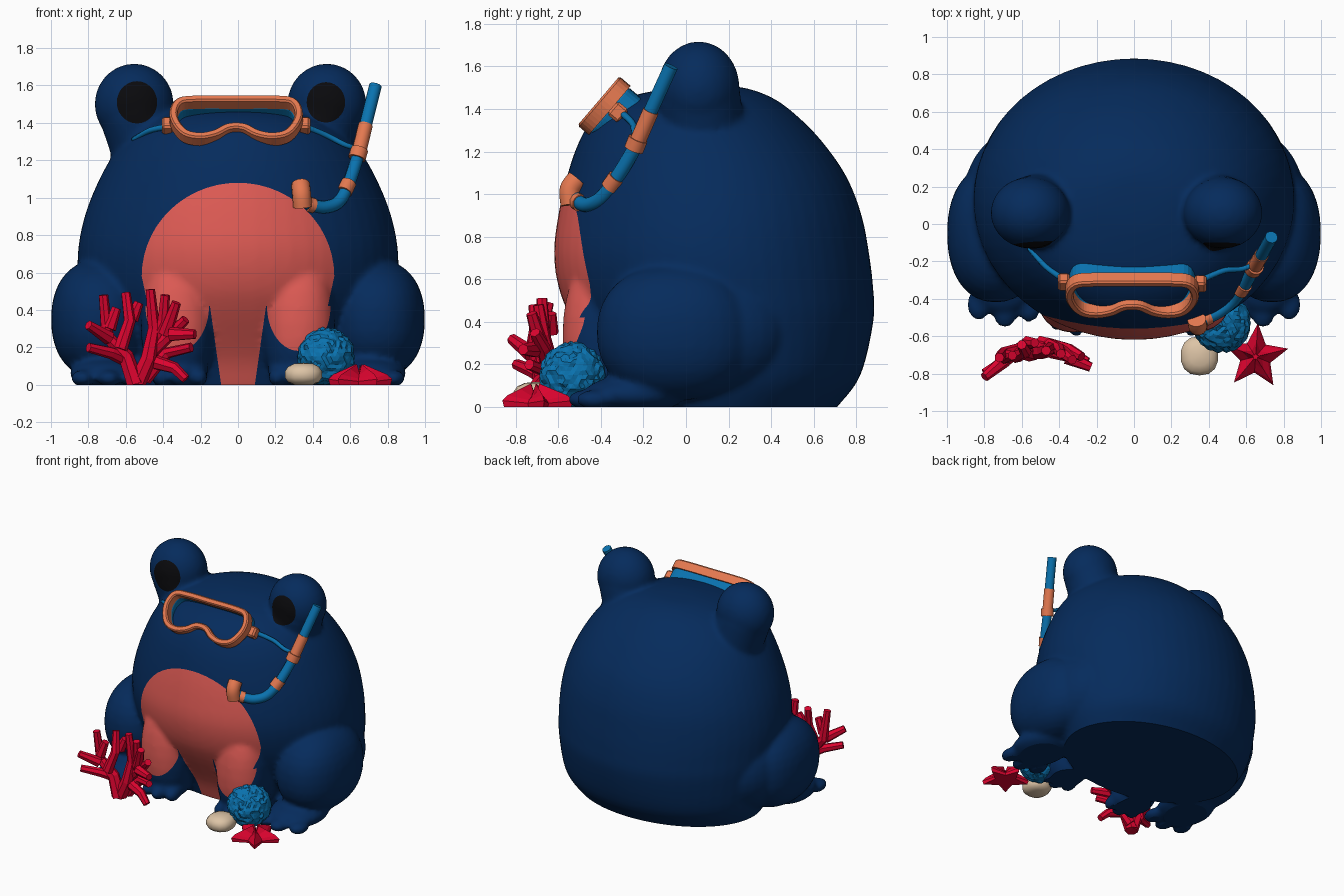
import bpy, bmesh, math, random
from mathutils import Vector, Matrix, Quaternion

if "Cube" in bpy.data.objects:
    bpy.data.objects.remove(bpy.data.objects["Cube"])
random.seed(4)

def material(name, rgb):
    m = bpy.data.materials.new(name)
    m.diffuse_color = (*rgb, 1)
    m.use_nodes = True
    m.node_tree.nodes["Principled BSDF"].inputs["Base Color"].default_value = m.diffuse_color
    return m

NAVY = material("navy", (0.0016, 0.024, 0.107))
CORAL = material("coral_pink", (0.74, 0.105, 0.09))
ORANGE = material("orange", (0.78, 0.19, 0.08))
BLUE = material("mid_blue", (0.003, 0.17, 0.43))
RED = material("red", (0.72, 0.001, 0.028))
SAND = material("sand", (0.72, 0.55, 0.38))
BLACK = material("black", (0.003, 0.003, 0.004))

def finish(bm, name, mats, smooth=True, clamp=True):
    for v in bm.verts:
        if clamp:
            v.co.z = max(v.co.z, 0)
    bmesh.ops.recalc_face_normals(bm, faces=bm.faces)
    for f in bm.faces:
        f.smooth = smooth
    me = bpy.data.meshes.new(name)
    bm.to_mesh(me)
    bm.free()
    for m in mats:
        me.materials.append(m)
    ob = bpy.data.objects.new(name, me)
    bpy.context.collection.objects.link(ob)
    return ob

def spline(pts, n, cyclic=False):
    """Smooth points through a control polygon."""
    p = [Vector(q) for q in pts]
    k, out = len(p), []
    get = (lambda i: p[i % k]) if cyclic else (lambda i: p[max(0, min(k - 1, i))])
    for i in range(k if cyclic else k - 1):
        a, b, c, d = (get(i + j) for j in (-1, 0, 1, 2))
        for s in range(n):
            t = s / n
            out.append(0.5 * (2 * b + (c - a) * t + (2 * a - 5 * b + 4 * c - d) * t * t
                              + (3 * b - a - 3 * c + d) * t ** 3))
    return out if cyclic else out + [p[-1]]

def skin(bm, rings, closed=False):
    """Bridge rings of coordinates with quads, capping open ends."""
    vs = [[bm.verts.new(c) for c in r] for r in rings]
    n = len(vs[0])
    for a, b in zip(vs, vs[1:] + vs[:1] if closed else vs[1:]):
        for i in range(n):
            bm.faces.new((a[i], a[(i + 1) % n], b[(i + 1) % n], b[i]))
    if not closed:
        bm.faces.new(vs[0][::-1])
        bm.faces.new(vs[-1])

def tube(bm, pts, r0, r1, sides=14):
    pts = [Vector(p) for p in pts]
    rings, q, prev = [], None, Vector((0, 0, 1))
    for i, p in enumerate(pts):
        t = (pts[min(i + 1, len(pts) - 1)] - pts[max(i - 1, 0)]).normalized()
        q = prev.rotation_difference(t) @ (q or Quaternion())
        prev = t
        r = r0 + (r1 - r0) * i / (len(pts) - 1)
        rings.append([p + q @ Vector((r * math.cos(a), r * math.sin(a), 0))
                      for a in (2 * math.pi * k / sides for k in range(sides))])
    skin(bm, rings)

def blob(bm, c, r, power=1.0, seg=32):
    """Ellipsoid; a power below 1 makes it boxier."""
    made = bmesh.ops.create_uvsphere(bm, u_segments=seg, v_segments=seg // 2, radius=1)["verts"]
    for v in made:
        v.co = Vector([c[i] + r[i] * math.copysign(abs(v.co[i]) ** power, v.co[i]) for i in range(3)])

def paint(bm, poly, index):
    """Cut a convex (x, z) outline into the front faces and colour the inside."""
    bm.normal_update()
    planes = []
    for a, b in zip(poly, poly[1:] + poly[:1]):
        planes.append((Vector((a[0], 0, a[1])), Vector((b[1] - a[1], 0, a[0] - b[0])).normalized()))
    (x0, x1), (z0, z1) = ((min(c) - .05, max(c) + .05) for c in zip(*poly))

    def near(f):
        c = f.calc_center_median()
        return f.normal.y < -.02 and c.y < .1 and x0 < c.x < x1 and z0 < c.z < z1
    inside = [f for f in bm.faces if near(f)]
    for k, (co, no) in enumerate(planes):
        geom = set(inside)
        for f in inside:
            geom.update(f.edges)
            geom.update(f.verts)
        bmesh.ops.bisect_plane(bm, geom=list(geom), dist=1e-5, plane_co=co, plane_no=no)
        bm.normal_update()
        inside = [f for f in bm.faces if near(f) and
                  all((f.calc_center_median() - c).dot(n) < 1e-5 for c, n in planes[:k + 1])]
    for f in inside:
        f.material_index = index

def oval(cx, cz, rx, rz, a0=0, a1=360, n=28):
    return [(cx + rx * math.cos(math.radians(a0 + (a1 - a0) * i / n)),
             cz + rz * math.sin(math.radians(a0 + (a1 - a0) * i / n))) for i in range(n)]

# Body: stacked rings of (z, half width, front y, back y), all navy parts fused below
profile = [(-.1, .65, -.28, .62), (0, .72, -.32, .71), (.15, .79, -.38, .82), (.4, .84, -.53, .88),
           (.55, .855, -.595, .88), (.72, .855, -.62, .86), (.9, .82, -.60, .825), (1.08, .75, -.56, .755),
           (1.24, .66, -.505, .645), (1.36, .55, -.43, .53), (1.45, .40, -.29, .41), (1.5, .2, -.06, .27),
           (1.51, .02, .09, .13)]
bm = bmesh.new()
skin(bm, [[(rx * math.cos(a), (yf + yb) / 2 + (yb - yf) / 2 * math.sin(a), z)
           for a in (2 * math.pi * k / 56 for k in range(56))] for z, rx, yf, yb in spline(profile, 4)])
for s in (-1, 1):
    # Front legs and feet
    blob(bm, (s * .325, -.38, .33), (.195, .2, .4), .92)
    blob(bm, (s * .31, -.43, .07), (.15, .13, .1))
    for dx in (-.1, 0, .1):
        blob(bm, (s * .31 + dx, -.53 + abs(dx) * .3, .04), (.05, .075, .05), seg=14)
    # Hind thighs, haunches and feet
    blob(bm, (s * .74, -.05, .35), (.26, .37, .32), .9)
    blob(bm, (s * .67, .09, .36), (.25, .39, .32))
    blob(bm, (s * .7, -.24, .06), (.2, .24, .09))
    for x, y in ((.56, -.44), (.69, -.47), (.83, -.43)):
        blob(bm, (s * x, y, .035), (.065, .09, .045), seg=14)
for x in (-.555, .475):
    # Eyes on thick stalks, set slightly off centre
    blob(bm, (x, .06, 1.5), (.212, .192, .217))
    tube(bm, [(x, .06, 1.47), (x * .92, .07, 1.35), (x * .82, .08, 1.18)], .195, .2, 28)
shell = finish(bm, "body_shell", [NAVY], clamp=False)
rem = shell.modifiers.new("fuse", 'REMESH')
rem.mode, rem.voxel_size = 'VOXEL', .018
sm = shell.modifiers.new("soften", 'SMOOTH')
sm.factor, sm.iterations = .5, 5
bm = bmesh.new()
bm.from_object(shell, bpy.context.evaluated_depsgraph_get())
bpy.data.objects.remove(shell)
bmesh.ops.bisect_plane(bm, geom=bm.verts[:] + bm.edges[:] + bm.faces[:], plane_co=(0, 0, 0),
                       plane_no=(0, 0, 1), clear_inner=True)
# Painted belly, leg fronts and pupils
paint(bm, oval(0, .58, .515, .5, 0, 180) + [(-.515, .58), (-.48, .42), (.48, .42)], 1)
paint(bm, [(-.15, .421), (-.09, 0), (.09, 0), (.15, .421)], 1)
for s in (-1, 1):
    paint(bm, oval(s * .325, .421, .17, .24, 180, 360) + [(s * .325 + .17, .421)], 1)
paint(bm, oval(-.54, 1.51, .108, .113), 2)
paint(bm, oval(.47, 1.51, .103, .108), 2)
# Flat base
bmesh.ops.triangle_fill(bm, use_beauty=True, normal=(0, 0, -1), edges=[e for e in bm.edges if e.is_boundary])
body = finish(bm, "frog_body", [NAVY, CORAL, BLACK])
for p in body.data.polygons:
    if p.center.z < .001:
        p.use_smooth = False

# Diving mask: frame and skirt swept round one outline on a tilted plane
half = [(.2, .13), (.3, .115), (.335, .04), (.32, -.04), (.27, -.11), (.19, -.13), (.11, -.11), (.05, -.07)]
outline = spline([(0, .13)] + half + [(0, -.06)] + [(-x, y) for x, y in half[::-1]], 4, True)
tilt = Matrix.Translation((-.01, -.385, 1.415)) @ Matrix(((1, 0, 0), (0, .65, -.76), (0, .76, .65))).to_4x4()

def mask_ring(name, mat, w, z0, z1, scale):
    bm, n, rings = bmesh.new(), len(outline), []
    for i, p in enumerate(outline):
        t = (outline[(i + 1) % n] - outline[i - 1]).normalized()
        o = Vector((-t.y, t.x))
        p = p * scale
        rings.append([tilt @ Vector((*(p + o * a), z)) for a, z in
                      ((-w, z0), (w, z0), (w, z1 - .01), (w * .6, z1), (-w * .6, z1), (-w, z1 - .01))])
    skin(bm, rings, closed=True)
    finish(bm, name, [mat], False)

mask_ring("mask_frame", ORANGE, .021, -.035, .035, 1)
mask_ring("mask_skirt", BLUE, .014, -.115, -.03, .97)

# Strap clips and straps
for side, c, path in (
        ("left", (-.375, -.31, 1.385), [(-.37, -.3, 1.38), (-.47, -.23, 1.36), (-.56, -.13, 1.31)]),
        ("right", (.355, -.32, 1.385), [(.36, -.3, 1.38), (.48, -.25, 1.33), (.58, -.24, 1.28), (.67, -.2, 1.26)])):
    bm = bmesh.new()
    bmesh.ops.create_cube(bm, size=1, matrix=Matrix.Translation(c) @ Matrix.Rotation(-.7, 4, 'X')
                          @ Matrix.Diagonal((.065, .07, .08, 1)))
    bmesh.ops.bevel(bm, geom=bm.edges[:], offset=.012, segments=1, affect='EDGES')
    finish(bm, side + "_strap_clip", [ORANGE], False)
    bm = bmesh.new()
    tube(bm, spline(path, 5), .017, .013, 8)
    finish(bm, side + "_strap", [BLUE])

# Snorkel: bent tube, collars and mouthpiece
for name, mat, path, r in (
        ("snorkel_tube", BLUE, [(.34, -.53, .99), (.4, -.5, .96), (.47, -.46, .95), (.54, -.4, .98), (.59, -.33, 1.07),
                                (.64, -.24, 1.22), (.68, -.17, 1.38), (.735, -.07, 1.6)], .034),
        ("snorkel_collar", ORANGE, [(.643, -.235, 1.23), (.682, -.165, 1.39)], .039),
        ("snorkel_clip", ORANGE, [(.635, -.245, 1.21), (.65, -.225, 1.26)], .047),
        ("snorkel_joint", ORANGE, [(.568, -.36, 1.03), (.592, -.325, 1.08)], .042),
        ("snorkel_elbow", ORANGE, [(.375, -.51, .965), (.405, -.495, .957)], .041),
        ("mouthpiece", ORANGE, [(.345, -.54, .95), (.34, -.545, 1.02), (.335, -.51, 1.07)], .05)):
    bm = bmesh.new()
    tube(bm, spline(path, 5), r, r)
    ob = finish(bm, name, [mat])
    ob.data.shade_smooth()
    ob.data.set_sharp_from_angle(angle=math.radians(45))

# Branching coral fan, curved in plan
branches = [[(-.54, 0), (-.48, .14), (-.45, .3), (-.47, .51)], [(-.55, 0), (-.6, .15), (-.7, .26), (-.72, .48)],
            [(-.59, .13), (-.68, .17), (-.8, .2)], [(-.69, .25), (-.8, .32)],
            [(-.63, .19), (-.58, .34), (-.6, .49)], [(-.5, .03), (-.38, .17), (-.25, .2)],
            [(-.44, .12), (-.34, .09), (-.28, .03)], [(-.46, .18), (-.35, .28), (-.28, .35)],
            [(-.36, .27), (-.23, .27)], [(-.45, .24), (-.4, .34), (-.39, .48)],
            [(-.39, .27), (-.33, .44)], [(-.57, .35), (-.53, .44)], [(-.69, .3), (-.65, .41)]]
bm = bmesh.new()
for b in branches:
    tube(bm, [(x, -.655 - 1.6 * (x + .5) ** 2 + random.uniform(-.03, .03), z) for x, z in b],
         .052 if b[0][1] < .02 else .039, .026, 7)
finish(bm, "coral_fan", [RED], False)

# Lumpy coral ball
bm = bmesh.new()
bmesh.ops.create_icosphere(bm, subdivisions=4, radius=1)
for v in bm.verts:
    v.co = Vector((.47, -.53, .15)) + v.co * (.154 + random.uniform(-.008, .008))
finish(bm, "coral_ball", [BLUE], False)

# Pebble
bm = bmesh.new()
blob(bm, (.35, -.705, .055), (.103, .107, .063), .85, 14)
finish(bm, "pebble", [SAND])

# Starfish: five ridged arms rising to the middle
bm = bmesh.new()
rim = [(.18 if k % 2 == 0 else .085, math.radians(86 + 36 * k)) for k in range(10)]
cx, cy = .65, -.71
skin(bm, [[(cx + r * q * math.cos(a), cy + r * q * math.sin(a), z if k % 2 == 0 else z * .6)
           for k, (r, a) in enumerate(rim)]
          for q, z in ((.95, 0), (1, .03), (.85, .055), (.45, .085), (.12, .11))])
finish(bm, "starfish", [RED], False)
